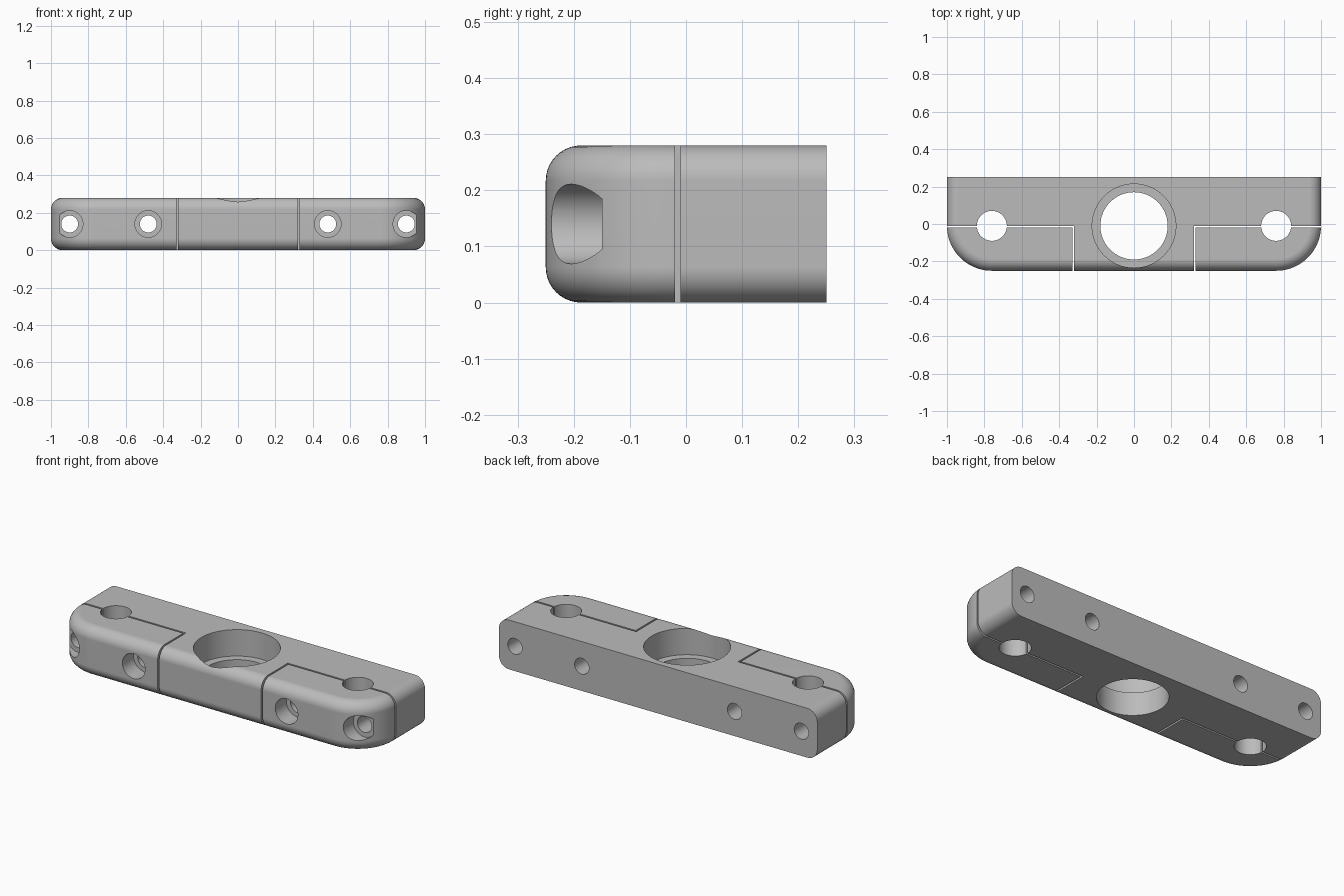
import bpy
import bmesh
from math import sin, cos, pi
from mathutils import Matrix, Vector

cube = bpy.data.objects.get("Cube")
if cube:
    bpy.data.objects.remove(cube, do_unlink=True)

HEIGHT, FILLET, CORNER = 0.28, 0.063, 0.24
AXIS_Y = -0.01

grey = bpy.data.materials.new("machined grey")
grey.use_nodes = True
colour = (0.5, 0.5, 0.5, 1)
grey.diffuse_color = colour
grey.node_tree.nodes["Principled BSDF"].inputs["Base Color"].default_value = colour


def make_object(name, bm):
    bmesh.ops.recalc_face_normals(bm, faces=bm.faces)
    mesh = bpy.data.meshes.new(name)
    bm.to_mesh(mesh)
    bm.free()
    mesh.materials.append(grey)
    obj = bpy.data.objects.new(name, mesh)
    bpy.context.collection.objects.link(obj)
    return obj


def outline(inset):
    """Plan of the block: square at the back, rounded at the front corners."""
    r = CORNER - inset
    cx = 1 - CORNER
    arc = [(cx + r * cos(a), AXIS_Y - r * sin(a))
           for a in (i * pi / 2 / 20 for i in range(21))]
    right = [(1 - inset, 0.25)] + arc
    return right + [(-x, y) for x, y in reversed(right)]


def block(name):
    """Loft the plan upward, rounding every edge but those at the back."""
    steps = [i * pi / 2 / 10 for i in range(11)]
    layers = [(FILLET * (1 - sin(a)), FILLET * (1 - cos(a))) for a in steps]
    layers += [(d, HEIGHT - z) for d, z in reversed(layers)]
    bm = bmesh.new()
    rings = [[bm.verts.new((x, y, z)) for x, y in outline(d)] for d, z in layers]
    count = len(rings[0])
    for low, high in zip(rings, rings[1:]):
        # The back is closed with one flat face below
        for i in range(count - 1):
            bm.faces.new((low[i], low[i + 1], high[i + 1], high[i]))
    bm.faces.new(rings[0])
    bm.faces.new(rings[-1])
    bm.faces.new([r[0] for r in rings] + [r[-1] for r in reversed(rings)])
    return make_object(name, bm)


def box(low, high):
    bm = bmesh.new()
    bmesh.ops.create_cube(bm, size=1)
    low, high = Vector(low), Vector(high)
    bmesh.ops.scale(bm, vec=high - low, verts=bm.verts)
    bmesh.ops.translate(bm, vec=(low + high) / 2, verts=bm.verts)
    return make_object("cutter", bm)


def cylinder(start, end, radius):
    start, end = Vector(start), Vector(end)
    axis = end - start
    turn = axis.to_track_quat('Z', 'Y').to_matrix().to_4x4()
    bm = bmesh.new()
    bmesh.ops.create_cone(bm, cap_ends=True, segments=64, radius1=radius,
                          radius2=radius, depth=axis.length,
                          matrix=Matrix.Translation((start + end) / 2) @ turn)
    return make_object("cutter", bm)


def cut(obj, cutter, operation='DIFFERENCE'):
    cutter.hide_render = True
    mod = obj.modifiers.new("cut", 'BOOLEAN')
    mod.operation, mod.solver, mod.object = operation, 'EXACT', cutter
    bpy.context.view_layer.update()
    graph = bpy.context.evaluated_depsgraph_get()
    mesh = bpy.data.meshes.new_from_object(obj.evaluated_get(graph))
    obj.modifiers.clear()
    obj.data = mesh
    bpy.data.objects.remove(cutter, do_unlink=True)


def clamp_space(side, gap):
    """Region in front of the seam and outside the centre."""
    xs = sorted((side * (0.32 + gap), side * 1.2))
    return box((xs[0], -0.5, -0.1), (xs[1], AXIS_Y - gap, 0.5))


def drill_side(obj, side):
    """Tube bore and the two counterbored screw holes."""
    x = side * 0.76
    cut(obj, cylinder((x, AXIS_Y, -0.1), (x, AXIS_Y, 0.4), 0.08))
    for x in (side * 0.48, side * 0.9):
        cut(obj, cylinder((x, -0.4, 0.14), (x, 0.4, 0.14), 0.045))
        cut(obj, cylinder((x, -0.4, 0.14), (x, -0.15, 0.14), 0.071))


# Main body with stepped centre bore
body = block("main_body")
for side in (1, -1):
    cut(body, clamp_space(side, 0))
    drill_side(body, side)
cut(body, cylinder((0, AXIS_Y, -0.1), (0, AXIS_Y, 0.4), 0.18))
cut(body, cylinder((0, AXIS_Y, 0.13), (0, AXIS_Y, 0.4), 0.224))
parts = [body]

# Separate clamp caps
for side, label in ((1, "left"), (-1, "right")):
    cap = block(label + "_clamp_cap")
    cut(cap, clamp_space(side, 0.01), 'INTERSECT')
    drill_side(cap, side)
    parts.append(cap)

# Smooth curves, crisp edges
for part in parts:
    bpy.ops.object.select_all(action='DESELECT')
    part.select_set(True)
    bpy.context.view_layer.objects.active = part
    bpy.ops.object.shade_smooth_by_angle(angle=pi / 6)
    normals = part.modifiers.new("flat face normals", 'WEIGHTED_NORMAL')
    normals.keep_sharp = True
